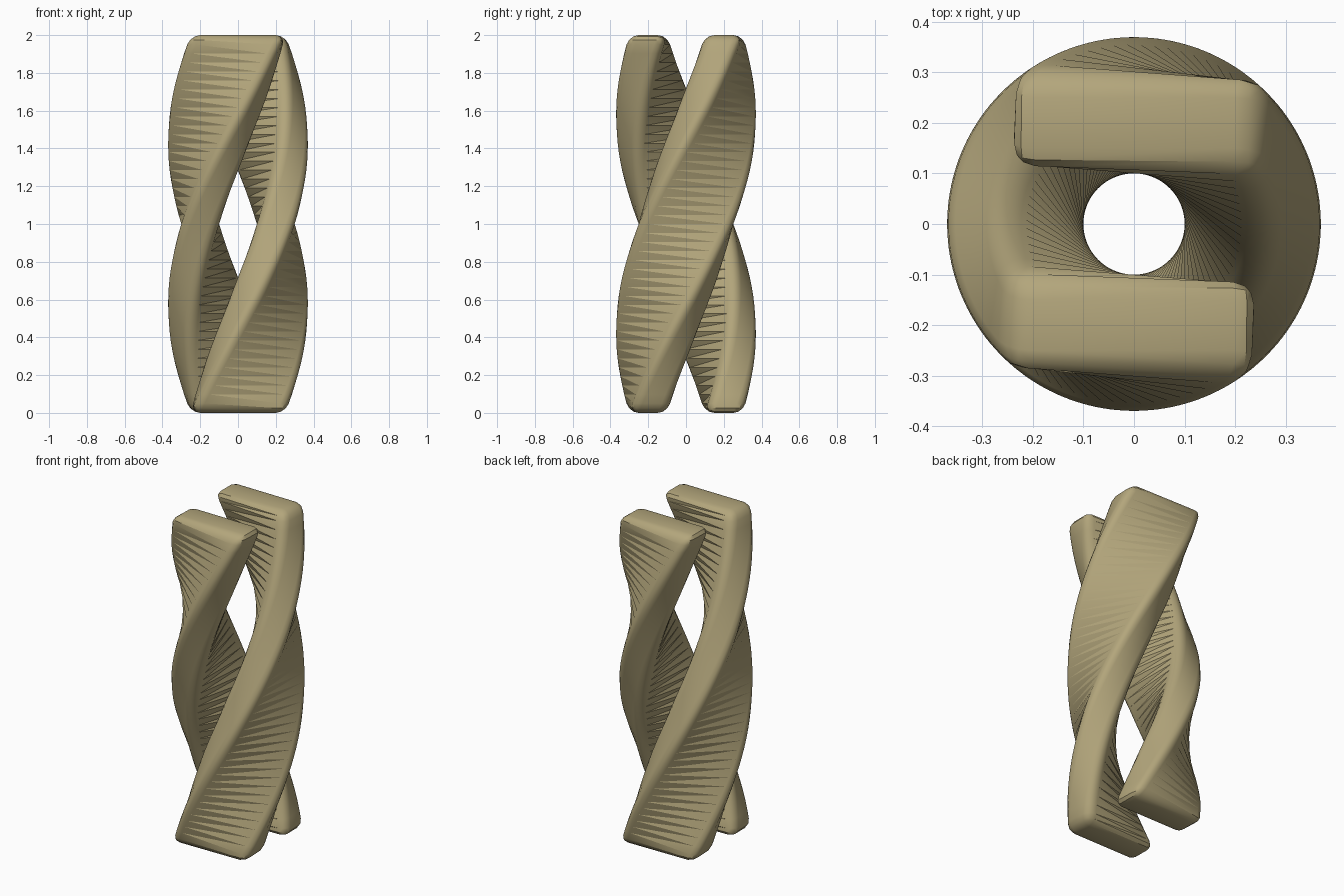
import bpy, bmesh, math
from mathutils import Matrix, Vector

old = bpy.data.objects.get("Cube")
if old:
    bpy.data.objects.remove(old, do_unlink=True)

HEIGHT = 2.0
ROWS = 40
BEVEL = 0.05

# One sandy colour for both bars
sand = bpy.data.materials.new("sand")
sand.use_nodes = True
colour = (0.45, 0.38, 0.20, 1)
sand.diffuse_color = colour
sand.node_tree.nodes["Principled BSDF"].inputs["Base Color"].default_value = colour


def twisted_bar(name, side):
    """Rounded upright plank, offset sideways, twisted half a turn about the z axis."""
    bm = bmesh.new()
    bmesh.ops.create_cube(bm, size=1)
    bmesh.ops.scale(bm, vec=(0.20, 0.50, HEIGHT), verts=bm.verts)
    bmesh.ops.translate(bm, vec=(0.20 * side, 0, HEIGHT / 2), verts=bm.verts)
    bmesh.ops.bevel(bm, geom=bm.edges[:], offset=BEVEL, segments=3, profile=0.5,
                    affect='EDGES', clamp_overlap=True)

    # Horizontal loop cuts between the rounded ends
    span = HEIGHT - 2 * BEVEL
    for i in range(1, ROWS):
        z = BEVEL + span * i / ROWS
        bmesh.ops.bisect_plane(bm, geom=bm.verts[:] + bm.edges[:] + bm.faces[:],
                               plane_co=Vector((0, 0, z)), plane_no=Vector((0, 0, 1)))

    # Twist, a quarter turn each way from the middle
    for v in bm.verts:
        angle = math.pi * (v.co.z / HEIGHT - 0.5)
        v.co = Matrix.Rotation(angle, 3, 'Z') @ v.co
    bmesh.ops.triangulate(bm, faces=bm.faces[:], quad_method='BEAUTY')
    bmesh.ops.recalc_face_normals(bm, faces=bm.faces[:])

    mesh = bpy.data.meshes.new(name)
    bm.to_mesh(mesh)
    bm.free()
    mesh.materials.append(sand)
    bar = bpy.data.objects.new(name, mesh)
    bpy.context.collection.objects.link(bar)
    bpy.ops.object.select_all(action='DESELECT')
    bar.select_set(True)
    bpy.context.view_layer.objects.active = bar
    bpy.ops.object.shade_smooth_by_angle(angle=math.radians(30))


twisted_bar("left_twisted_bar", 1)
twisted_bar("right_twisted_bar", -1)
